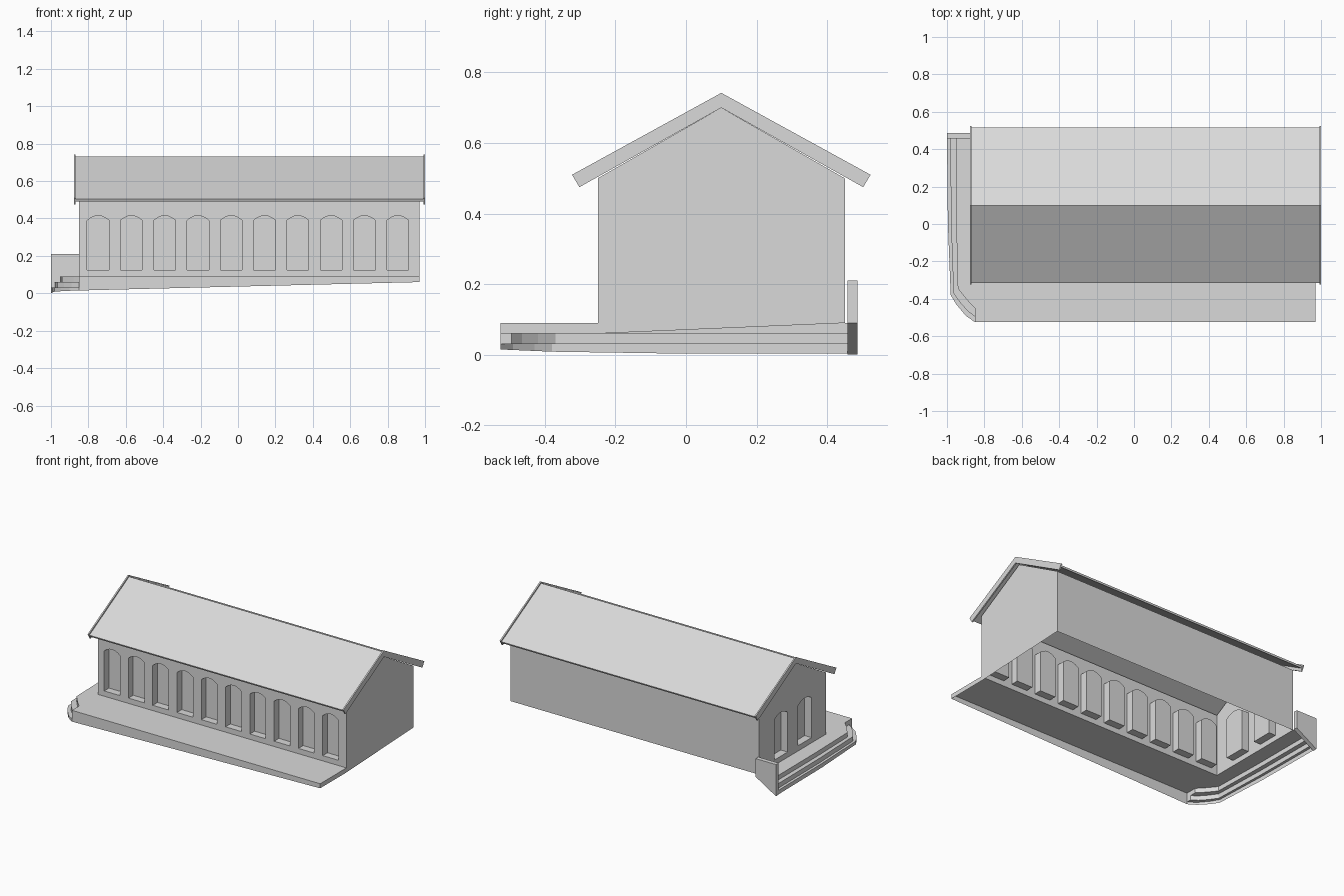
import bpy, bmesh
from mathutils import Vector

cube = bpy.data.objects.get("Cube")
if cube:
    bpy.data.objects.remove(cube, do_unlink=True)

stone = bpy.data.materials.new("plain_grey")
stone.use_nodes = True
GREY = (0.7, 0.7, 0.7, 1)
stone.diffuse_color = GREY
stone.node_tree.nodes["Principled BSDF"].inputs["Base Color"].default_value = GREY

# Main dimensions
X0, X1 = -0.85, 0.97           # end walls
Y0, Y1, YR = -0.25, 0.45, 0.10  # front wall, back wall, ridge
EAVE, APEX, FLOOR = 0.50, 0.70, 0.09
FRONT = -0.525                  # terrace edge


def finish(name, bm):
    bmesh.ops.remove_doubles(bm, verts=bm.verts, dist=0.0005)
    bmesh.ops.recalc_face_normals(bm, faces=bm.faces)
    mesh = bpy.data.meshes.new(name)
    bm.to_mesh(mesh)
    bm.free()
    mesh.materials.append(stone)
    obj = bpy.data.objects.new(name, mesh)
    bpy.context.collection.objects.link(obj)
    return obj


def face(bm, pts):
    return bm.faces.new([bm.verts.new(p) for p in pts])


def prism(name, profile, place, a, b):
    """Closed solid: a flat profile extruded between depths a and b."""
    bm = bmesh.new()
    n = len(profile)
    ends = [[place(u, v, d) for u, v in profile] for d in (a, b)]
    for ring in ends:
        face(bm, ring)
    for i in range(n):
        j = (i + 1) % n
        face(bm, [ends[0][i], ends[0][j], ends[1][j], ends[1][i]])
    return finish(name, bm)


def arch(c, half, sill=0.125, spring=0.39, rise=0.025, steps=6):
    """Outline of a window with a shallow curved head."""
    pts = [(c - half, sill), (c + half, sill)]
    for i in range(steps + 1):
        t = 1 - 2 * i / steps
        pts.append((c + half * t, spring + rise * (1 - t * t)))
    return pts


def niche_wall(bm, outline, windows, place, normal, depth=0.05):
    """Wall sheet with blind windows pushed inward."""
    edges = []
    for loop in [outline] + windows:
        vs = [bm.verts.new(place(u, v, 0)) for u, v in loop]
        edges += [bm.edges.new((vs[i], vs[i - 1])) for i in range(len(vs))]
    bmesh.ops.triangle_fill(bm, edges=edges, use_beauty=True, normal=normal)
    for w in windows:
        face(bm, [place(u, v, depth) for u, v in w])
        for i in range(len(w)):
            a, b = w[i - 1], w[i]
            face(bm, [place(*a, 0), place(*b, 0), place(*b, depth), place(*a, depth)])


# Hall walls, open underneath
bm = bmesh.new()
niche_wall(bm, [(X0, FLOOR), (X1, FLOOR), (X1, EAVE), (X0, EAVE)],
           [arch(-0.748 + 0.178 * i, 0.058) for i in range(10)],
           lambda u, v, d: (u, Y0 + d, v), Vector((0, -1, 0)))
niche_wall(bm, [(Y0, FLOOR), (Y1, FLOOR), (Y1, EAVE), (YR, APEX), (Y0, EAVE)],
           [arch(c, 0.07) for c in (-0.03, 0.22)],
           lambda u, v, d: (X0 + d, u, v), Vector((-1, 0, 0)))
face(bm, [(X0, Y1, FLOOR), (X1, Y1, FLOOR), (X1, Y1, EAVE), (X0, Y1, EAVE)])
face(bm, [(X1, Y0, 0.06), (X1, Y1, FLOOR), (X1, Y1, EAVE),
          (X1, YR, APEX), (X1, Y0, EAVE), (X1, Y0, FLOOR)])
finish("hall_walls", bm)


# Roof sheet and the thicker boards on its two ends
def along_x(u, v, d):
    return (d, u, v)


def gable_band(reach, eave_top, ridge_top, under_reach, eave_low, ridge_low):
    return [(YR - reach, eave_top), (YR, ridge_top), (YR + reach, eave_top),
            (YR + under_reach, eave_low), (YR, ridge_low), (YR - under_reach, eave_low)]


prism("roof_sheet", gable_band(0.416, 0.503, 0.732, 0.411, 0.492, 0.718), along_x, -0.87, 0.995)
board = gable_band(0.423, 0.51, 0.742, 0.402, 0.475, 0.70)
prism("right_gable_board", board, along_x, -0.877, -0.868)
prism("left_gable_board", board, along_x, 0.991, 1.0)

# Curved step edges, from the top one outward
top_edge = [(-0.952, 0.46), (-0.950, 0), (-0.942, -0.345), (-0.91, -0.385), (-0.88, -0.42), (X0, -0.45)]
mid_edge = [(-0.982, 0.46), (-0.978, 0), (-0.965, -0.37), (-0.93, -0.42), (-0.89, -0.465), (X0, -0.495)]
low_edge = [(-1.0, 0.46), (-0.995, 0), (-0.98, -0.38), (-0.95, -0.43), (-0.90, -0.49), (X0, FRONT)]


def ground(y):
    return 0.003 + 0.012 * max(0, (Y0 - y) / (Y0 - FRONT))


def strip(bm, a, b):
    for i in range(len(a) - 1):
        face(bm, [a[i], a[i + 1], b[i + 1], b[i]])


def at(path, z):
    return [(x, y, z) for x, y in path]


# Terrace shell with two steps down its right end
bm = bmesh.new()
face(bm, at(top_edge + [(X0, Y0), (X0, 0.46)], FLOOR))
face(bm, at([(X0, FRONT), (X1, FRONT), (X1, Y0), (X0, Y0), (X0, -0.45)], FLOOR))
strip(bm, at(top_edge, FLOOR), at(top_edge, 0.06))
strip(bm, at(top_edge, 0.06), at(mid_edge, 0.06))
strip(bm, at(mid_edge, 0.06), at(mid_edge, 0.03))
strip(bm, at(mid_edge, 0.03), at(low_edge, 0.03))
strip(bm, at(low_edge, 0.03), [(x, y, ground(y)) for x, y in low_edge])
face(bm, [(X0, FRONT, 0.015), (X1, FRONT, 0.06), (X1, FRONT, FLOOR), (X0, FRONT, FLOOR)])
face(bm, [(X1, FRONT, 0.06), (X1, Y0, 0.06), (X1, Y0, FLOOR), (X1, FRONT, FLOOR)])
face(bm, [(X0, FRONT, 0.03), (X0, -0.495, 0.03), (X0, -0.495, 0.06),
          (X0, -0.45, 0.06), (X0, -0.45, FLOOR), (X0, FRONT, FLOOR)])
finish("terrace", bm)

# Low wall closing the back of the steps
prism("step_end_wall", [(-1.0, 0), (-1.0, 0.21), (X0, 0.21), (X0, FLOOR)],
      lambda u, v, d: (u, d, v), 0.458, 0.486)
